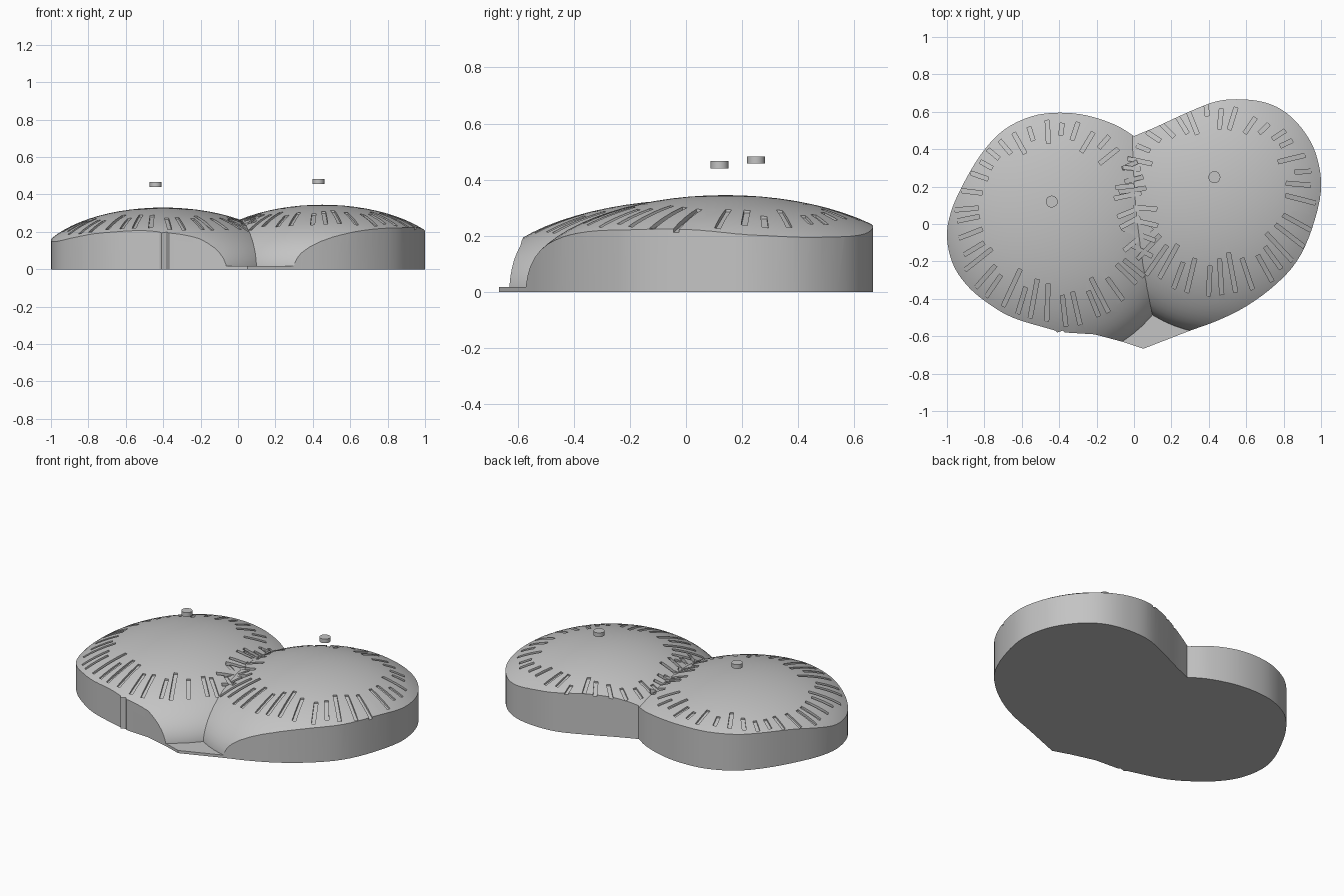
import bpy, bmesh, math, random
from mathutils import Vector

random.seed(4)
if "Cube" in bpy.data.objects:
    bpy.data.objects.remove(bpy.data.objects["Cube"], do_unlink=True)

grey = bpy.data.materials.new("plain_grey")
grey.use_nodes = True
grey.diffuse_color = (0.55, 0.55, 0.55, 1)
grey.node_tree.nodes["Principled BSDF"].inputs["Base Color"].default_value = grey.diffuse_color

# Each lobe: dome centre, dome radii (x, y, height), peg position, slot ring centre and radii
LOBES = {
    "right": dict(centre=(-.40, .05), radii=(.69, .78, .33), peg=(-.44, .12, .453),
                  ring=(-.42, .0), ring_radii=(.55, .56)),
    "left": dict(centre=(.45, .14), radii=(.69, .73, .345), peg=(.43, .25, .47),
                 ring=(.43, .12), ring_radii=(.56, .53)),
}


def add_object(name, bm):
    bmesh.ops.recalc_face_normals(bm, faces=bm.faces)
    mesh = bpy.data.meshes.new(name)
    bm.to_mesh(mesh)
    bm.free()
    obj = bpy.data.objects.new(name, mesh)
    bpy.context.collection.objects.link(obj)
    return obj


def boolean(target, tool, operation, self_overlap=False):
    mod = target.modifiers.new("cut", 'BOOLEAN')
    mod.operation = operation
    mod.object = tool
    mod.solver = 'EXACT'
    mod.use_self = self_overlap
    bpy.context.view_layer.objects.active = target
    bpy.ops.object.modifier_apply(modifier=mod.name)
    bpy.data.objects.remove(tool, do_unlink=True)


def finish(obj):
    obj.data.materials.clear()
    obj.data.materials.append(grey)
    bpy.ops.object.select_all(action='DESELECT')
    obj.select_set(True)
    bpy.context.view_layer.objects.active = obj
    bpy.ops.object.shade_smooth_by_angle(angle=math.radians(25))


def smooth_path(points, steps=4):
    """Catmull-Rom curve through the points."""
    pts = [Vector(p) for p in points]
    pts = [2 * pts[0] - pts[1]] + pts + [2 * pts[-1] - pts[-2]]
    out = []
    for a, b, c, d in zip(pts, pts[1:], pts[2:], pts[3:]):
        for i in range(steps):
            t = i / steps
            out.append(0.5 * (2 * b + (c - a) * t + (2 * a - 5 * b + 4 * c - d) * t ** 2
                              + (3 * b - a - 3 * c + d) * t ** 3))
    return out + [pts[-2]]


def dome_height(lobe, p):
    (cx, cy), (rx, ry, h) = lobe["centre"], lobe["radii"]
    u = ((p.x - cx) / rx) ** 2 + ((p.y - cy) / ry) ** 2
    return h * math.sqrt(max(0, 1 - u))


def dome(lobe):
    bm = bmesh.new()
    bmesh.ops.create_uvsphere(bm, u_segments=72, v_segments=36, radius=1)
    bmesh.ops.scale(bm, vec=lobe["radii"], verts=bm.verts)
    bmesh.ops.translate(bm, vec=(*lobe["centre"], 0), verts=bm.verts)
    return add_object("dome", bm)


# Ground outline: one curve per lobe, with a small step and the pointed front lip
right_curve = [(0, .47), (-.1, .53), (-.25, .58), (-.4, .595), (-.55, .575), (-.7, .5),
               (-.82, .37), (-.92, .2), (-.98, .06), (-1, -.07), (-.97, -.21),
               (-.9, -.32), (-.8, -.41), (-.65, -.5), (-.42, -.57)]
front_lip = [(-.41, -.58), (-.38, -.57), (-.37, -.58), (-.21, -.59), (-.06, -.63), (.05, -.667)]
left_curve = [(.3, -.57), (.45, -.515), (.6, -.44), (.75, -.33), (.87, -.2), (.95, -.03),
              (1, .18), (.98, .35), (.92, .48), (.82, .59), (.7, .65), (.55, .667),
              (.42, .65), (.25, .58), (.12, .52), (0, .47)]
outline = smooth_path(right_curve) + [Vector(p) for p in front_lip] + smooth_path(left_curve)[:-1]

# Two domes over a thin floor slab
body = dome(LOBES["right"])
body.name = "double_dome_body"
boolean(body, dome(LOBES["left"]), 'UNION')
bm = bmesh.new()
bmesh.ops.create_cube(bm, size=1)
bmesh.ops.scale(bm, vec=(3, 3, .117), verts=bm.verts)
bmesh.ops.translate(bm, vec=(0, 0, -.0415), verts=bm.verts)
boolean(body, add_object("floor_slab", bm), 'UNION')

# Trim everything to the outline
bm = bmesh.new()
base = bm.faces.new([bm.verts.new((p.x, p.y, 0)) for p in outline])
top = bmesh.ops.extrude_face_region(bm, geom=[base])["geom"]
bmesh.ops.translate(bm, vec=(0, 0, .6), verts=[v for v in top if isinstance(v, bmesh.types.BMVert)])
boolean(body, add_object("outline_prism", bm), 'INTERSECT')

# Radial slots around each dome
SLOTS = 38
bm = bmesh.new()
for lobe in LOBES.values():
    peg = Vector(lobe["peg"][:2])
    for i in range(SLOTS):
        a = math.tau * (i + random.uniform(-.2, .2)) / SLOTS
        ring = Vector(lobe["ring"])
        outer = ring + Vector((math.cos(a) * lobe["ring_radii"][0], math.sin(a) * lobe["ring_radii"][1]))
        inward = (peg - outer).normalized()
        outer += inward * random.uniform(0, .04)
        inner = outer + inward * (.15 - .05 * math.sin(a) + random.uniform(-.05, .03))
        side = Vector((-inward.y, inward.x)) * .011
        floor = []
        for p in (inner, outer):
            highest = max(dome_height(l, p) for l in LOBES.values())
            floor.append(max(dome_height(lobe, p), highest - .03) - .01)
        for v in bmesh.ops.create_cube(bm, size=2)["verts"]:
            far = v.co.x > 0
            p = (outer if far else inner) + side * v.co.y
            v.co = (p.x, p.y, .5 if v.co.z > 0 else floor[far])
boolean(body, add_object("slot_cutters", bm), 'DIFFERENCE', self_overlap=True)
finish(body)

# Small pegs hovering above the domes
for side, lobe in LOBES.items():
    bm = bmesh.new()
    bmesh.ops.create_cone(bm, cap_ends=True, segments=16, radius1=.032, radius2=.032, depth=.026)
    bmesh.ops.translate(bm, vec=lobe["peg"], verts=bm.verts)
    finish(add_object(side + "_peg", bm))
